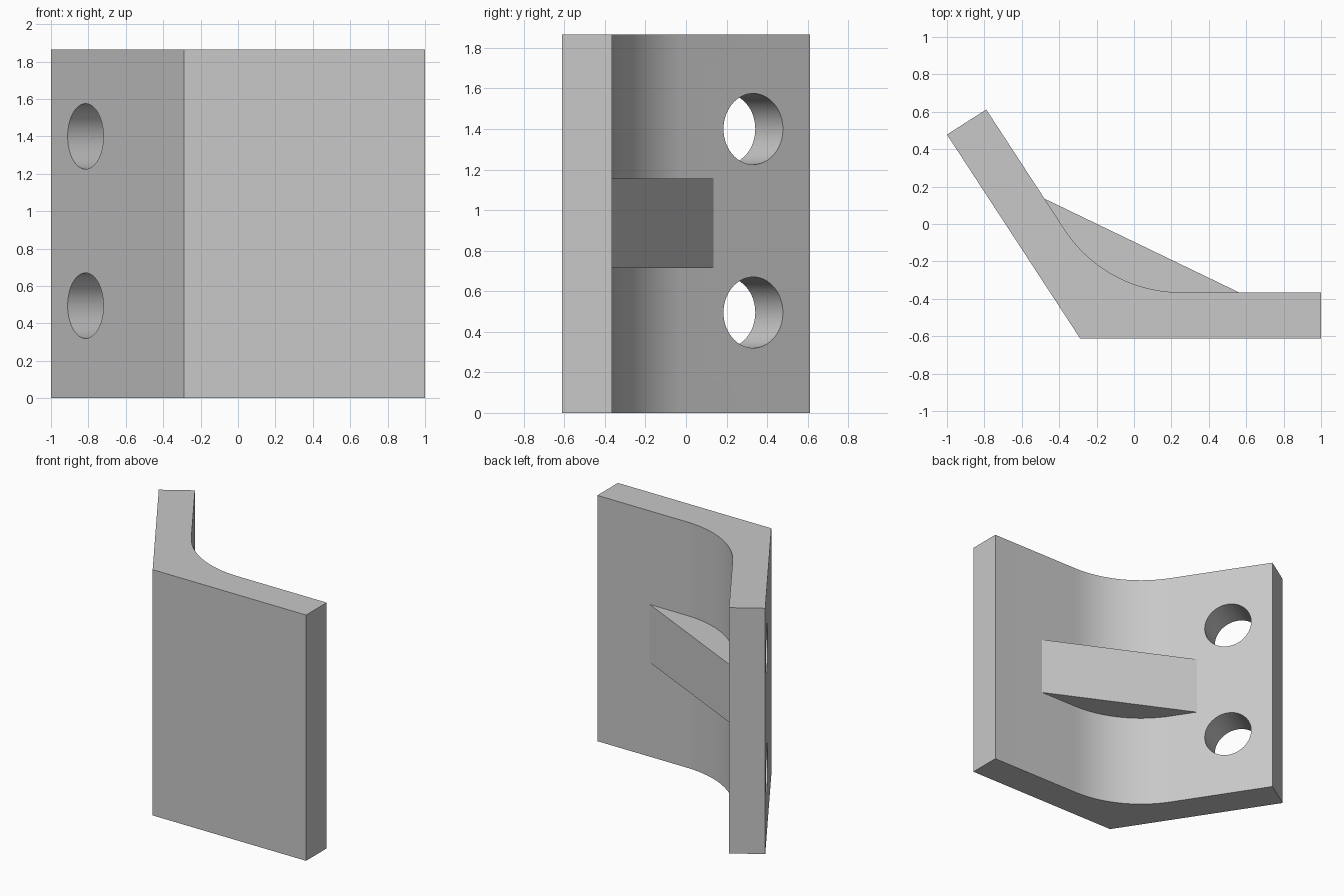
import bpy, bmesh, math
from mathutils import Vector

cube = bpy.data.objects.get("Cube")
if cube:
    bpy.data.objects.remove(cube, do_unlink=True)

HEIGHT = 1.865
HOLE_RADIUS = 0.175
HOLE_HEIGHTS = (0.495, 1.40)

# Material
grey = bpy.data.materials.new("light grey")
grey.use_nodes = True
colour = (0.58, 0.58, 0.58, 1)
grey.diffuse_color = colour
grey.node_tree.nodes["Principled BSDF"].inputs["Base Color"].default_value = colour


def extrude_profile(name, points, z0, z1):
    """Prism from a counter-clockwise plan outline."""
    bm = bmesh.new()
    face = bm.faces.new([bm.verts.new((x, y, z0)) for x, y in points])
    result = bmesh.ops.extrude_face_region(bm, geom=[face])
    verts = [v for v in result["geom"] if isinstance(v, bmesh.types.BMVert)]
    bmesh.ops.translate(bm, verts=verts, vec=(0, 0, z1 - z0))
    bmesh.ops.recalc_face_normals(bm, faces=bm.faces)
    mesh = bpy.data.meshes.new(name)
    bm.to_mesh(mesh)
    bm.free()
    mesh.materials.append(grey)
    obj = bpy.data.objects.new(name, mesh)
    bpy.context.collection.objects.link(obj)
    return obj


def fillet(corner, dir_a, dir_b, length, steps=24):
    """Arc tangent to two directions leaving the corner."""
    half = dir_a.angle(dir_b) / 2
    radius = length * math.tan(half)
    centre = corner + (dir_a + dir_b).normalized() * length / math.cos(half)
    start = corner + dir_a * length - centre
    end = corner + dir_b * length - centre
    a0 = math.atan2(start.y, start.x)
    sweep = math.atan2(end.y, end.x) - a0
    sweep = (sweep + math.pi) % math.tau - math.pi
    return [centre + radius * Vector((math.cos(a0 + sweep * i / steps),
                                      math.sin(a0 + sweep * i / steps)))
            for i in range(steps + 1)]


# Bent plate with a rounded inner corner
arm_tip = Vector((-0.79, 0.612))
arm_end = Vector((-1, 0.478))
bend = Vector((-0.288, -0.612))
inner_y = -0.365
arm_dir = (arm_end - bend).normalized()
corner = arm_tip - arm_dir * (arm_tip.y - inner_y) / arm_dir.y
inner_curve = fillet(corner, Vector((1, 0)), arm_dir, 0.40)
plate = extrude_profile(
    "bent_plate",
    [arm_end, bend, (1, bend.y), (1, inner_y), *inner_curve, arm_tip],
    0, HEIGHT)

# Bolt holes, drilled square to the slanted arm
normal = Vector((-arm_dir.y, arm_dir.x, 0))
for z in HOLE_HEIGHTS:
    bpy.ops.mesh.primitive_cylinder_add(
        vertices=64, radius=HOLE_RADIUS, depth=1, location=(-0.713, 0.262, z),
        rotation=normal.to_track_quat("Z", "Y").to_euler())
    cutter = bpy.context.object
    cutter.name = "hole_cutter"
    cutter.hide_render = True
    cutter.data.materials.append(grey)
    cut = plate.modifiers.new("bolt_hole", "BOOLEAN")
    cut.operation = "DIFFERENCE"
    cut.solver = "EXACT"
    cut.object = cutter
    bpy.ops.object.select_all(action="DESELECT")
    bpy.context.view_layer.objects.active = plate
    plate.select_set(True)
    bpy.ops.object.modifier_apply(modifier=cut.name)
    bpy.data.objects.remove(cutter, do_unlink=True)

plate.select_set(True)
bpy.ops.object.shade_smooth_by_angle(angle=math.radians(25))

# Stiffening rib across the inner bend, rooted inside the plate
extrude_profile("stiffening_rib", [(-0.48, 0.136), (-0.2, -0.45), (0.56, inner_y)],
                0.715, 1.155)
